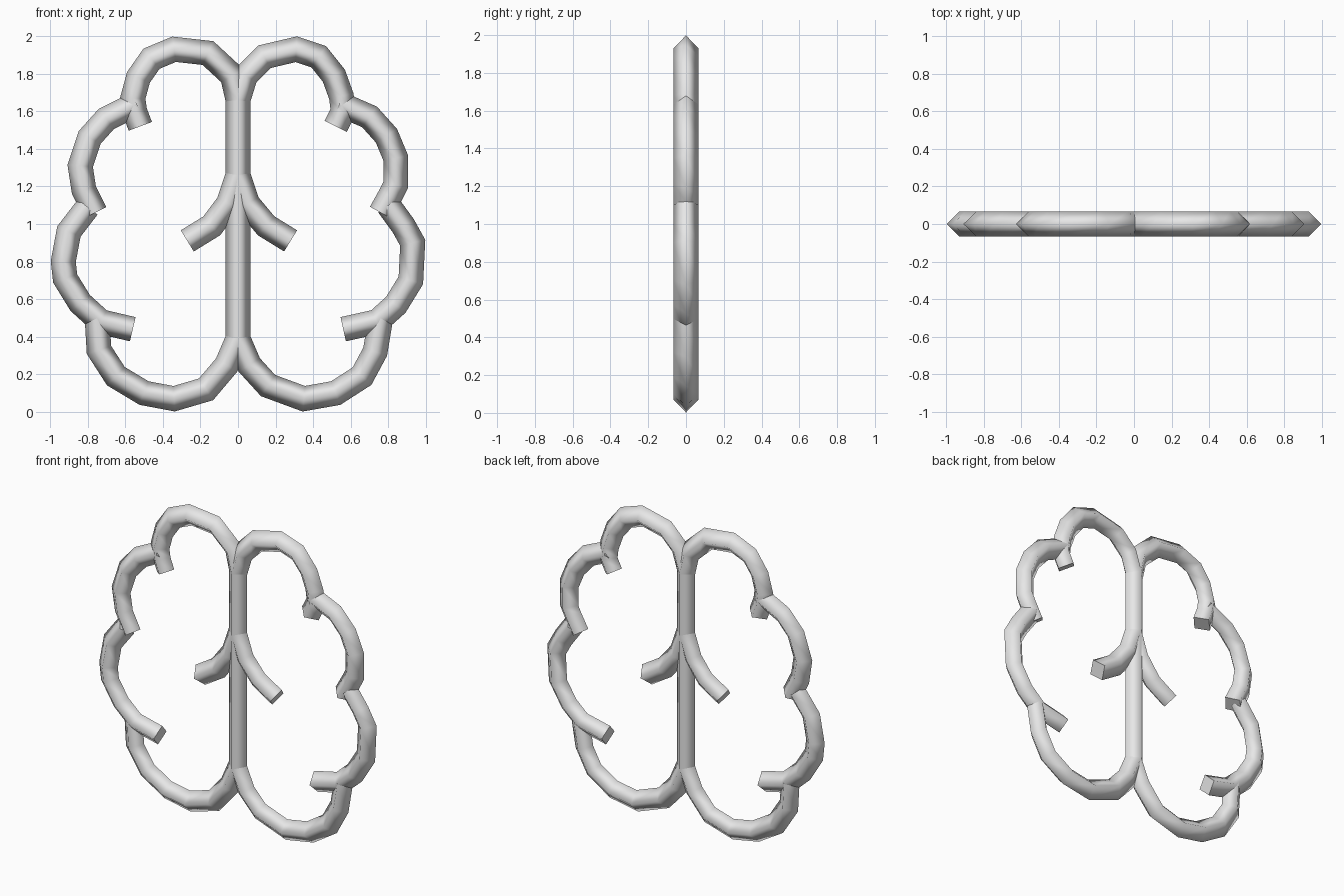
import bpy
import bmesh
from mathutils import Vector

RADIUS = 0.066

default_cube = bpy.data.objects.get("Cube")
if default_cube:
    bpy.data.objects.remove(default_cube, do_unlink=True)

# Single plain grey for every tube
grey = bpy.data.materials.new("light_grey")
grey.use_nodes = True
colour = (0.8, 0.8, 0.8, 1.0)
grey.diffuse_color = colour
grey.node_tree.nodes["Principled BSDF"].inputs["Base Color"].default_value = colour


def tube(name, path):
    """Sweep a diamond section along a path in the x-z plane, mitred at the bends."""
    points = [Vector((x, 0, z)) for x, z in path]
    depth = Vector((0, 1, 0))
    steps = [(b - a).normalized() for a, b in zip(points, points[1:])]
    bm = bmesh.new()
    rings = []
    for i, point in enumerate(points):
        before = steps[max(i - 1, 0)]
        after = steps[min(i, len(steps) - 1)]
        tangent = (before + after).normalized()
        side = tangent.cross(depth) / tangent.dot(after)
        corners = (side, depth, -side, -depth)
        rings.append([bm.verts.new(point + c * RADIUS) for c in corners])
    for lower, upper in zip(rings, rings[1:]):
        for k in range(4):
            n = (k + 1) % 4
            bm.faces.new((lower[k], lower[n], upper[n], upper[k])).smooth = True
    # Flat caps with their own vertices, so the ends stay crisp
    for ring in (rings[0][::-1], rings[-1]):
        bm.faces.new([bm.verts.new(v.co) for v in ring])
    bmesh.ops.recalc_face_normals(bm, faces=bm.faces)
    mesh = bpy.data.meshes.new(name)
    bm.to_mesh(mesh)
    bm.free()
    mesh.materials.append(grey)
    obj = bpy.data.objects.new(name, mesh)
    bpy.context.collection.objects.link(obj)
    return obj


# Central stem
tube("centre_stem", [(0, 1.66), (0, 1.26), (0, 0.39)])

# Lobes on the right half (-x), top to bottom
tube("right_top_lobe", [
    (0, 1.66), (-0.03, 1.79), (-0.16, 1.91), (-0.34, 1.93), (-0.46, 1.88),
    (-0.53, 1.78), (-0.56, 1.67), (-0.55, 1.6), (-0.52, 1.52)])
tube("right_upper_lobe", [
    (-0.54, 1.64), (-0.7, 1.56), (-0.79, 1.46), (-0.84, 1.31),
    (-0.82, 1.18), (-0.76, 1.06)])
tube("right_lower_lobe", [
    (-0.8, 1.09), (-0.9, 0.96), (-0.93, 0.8), (-0.92, 0.71),
    (-0.84, 0.58), (-0.73, 0.48), (-0.56, 0.44)])
tube("right_bottom_lobe", [
    (-0.75, 0.5), (-0.74, 0.33), (-0.65, 0.19), (-0.5, 0.1),
    (-0.34, 0.07), (-0.17, 0.12), (-0.06, 0.25), (0, 0.39)])
tube("right_inner_branch", [(0, 1.26), (-0.05, 1.11), (-0.14, 0.99), (-0.27, 0.91)])

# Lobes on the left half (+x), top to bottom
tube("left_top_lobe", [
    (0, 1.66), (0.04, 1.79), (0.14, 1.89), (0.31, 1.93), (0.43, 1.89),
    (0.51, 1.79), (0.55, 1.68), (0.56, 1.6), (0.52, 1.52)])
tube("left_upper_lobe", [
    (0.54, 1.64), (0.7, 1.57), (0.79, 1.47), (0.84, 1.35),
    (0.84, 1.21), (0.81, 1.15), (0.76, 1.06)])
tube("left_lower_lobe", [
    (0.8, 1.1), (0.88, 0.99), (0.93, 0.9), (0.92, 0.7),
    (0.84, 0.57), (0.74, 0.48), (0.56, 0.44)])
tube("left_bottom_lobe", [
    (0.76, 0.5), (0.73, 0.32), (0.66, 0.19), (0.52, 0.1),
    (0.35, 0.07), (0.16, 0.14), (0.06, 0.25), (0, 0.39)])
tube("left_inner_branch", [(0, 1.26), (0.05, 1.11), (0.15, 0.99), (0.28, 0.91)])
